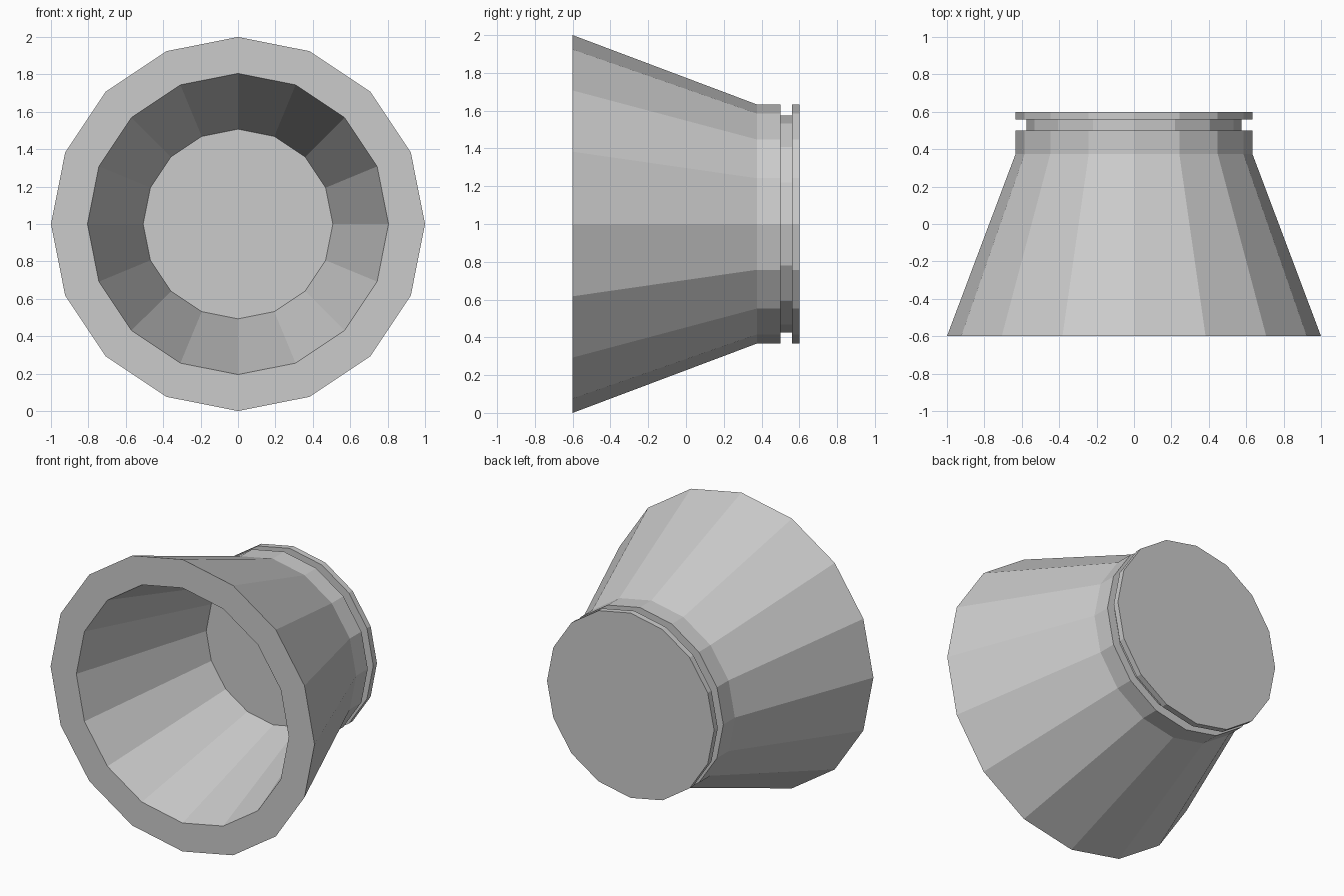
import bpy, bmesh, math

SIDES = 16
CENTRE_Z = 1.0

cube = bpy.data.objects.get("Cube")
if cube:
    bpy.data.objects.remove(cube, do_unlink=True)

grey = bpy.data.materials.new("light grey")
grey.use_nodes = True
colour = (0.6, 0.6, 0.6, 1)
grey.diffuse_color = colour
grey.node_tree.nodes["Principled BSDF"].inputs["Base Color"].default_value = colour


def lathe(name, profile):
    """Revolve (radius, y) points about the y axis and cap both ends."""
    bm = bmesh.new()
    rings = []
    for radius, y in profile:
        angles = [math.tau * i / SIDES for i in range(SIDES)]
        rings.append([bm.verts.new((radius * math.cos(a), y, CENTRE_Z + radius * math.sin(a)))
                      for a in angles])
    for a, b in zip(rings, rings[1:]):
        for i in range(SIDES):
            j = (i + 1) % SIDES
            bm.faces.new((a[i], a[j], b[j], b[i]))
    bm.faces.new(rings[0])
    bm.faces.new(rings[-1])
    bmesh.ops.recalc_face_normals(bm, faces=bm.faces)
    mesh = bpy.data.meshes.new(name)
    bm.to_mesh(mesh)
    bm.free()
    mesh.materials.append(grey)
    obj = bpy.data.objects.new(name, mesh)
    bpy.context.collection.objects.link(obj)
    return obj


# Hollow cone, from the inner floor out over the mouth to the grooved base
lathe("flared_cup", [
    (0.507, 0.38), (0.805, -0.6),     # inner wall
    (1.0, -0.6), (0.633, 0.375),      # mouth rim and outer wall
    (0.633, 0.5), (0.575, 0.5),       # collar
    (0.575, 0.56), (0.633, 0.56),     # groove
    (0.633, 0.6),                     # end flange
])
